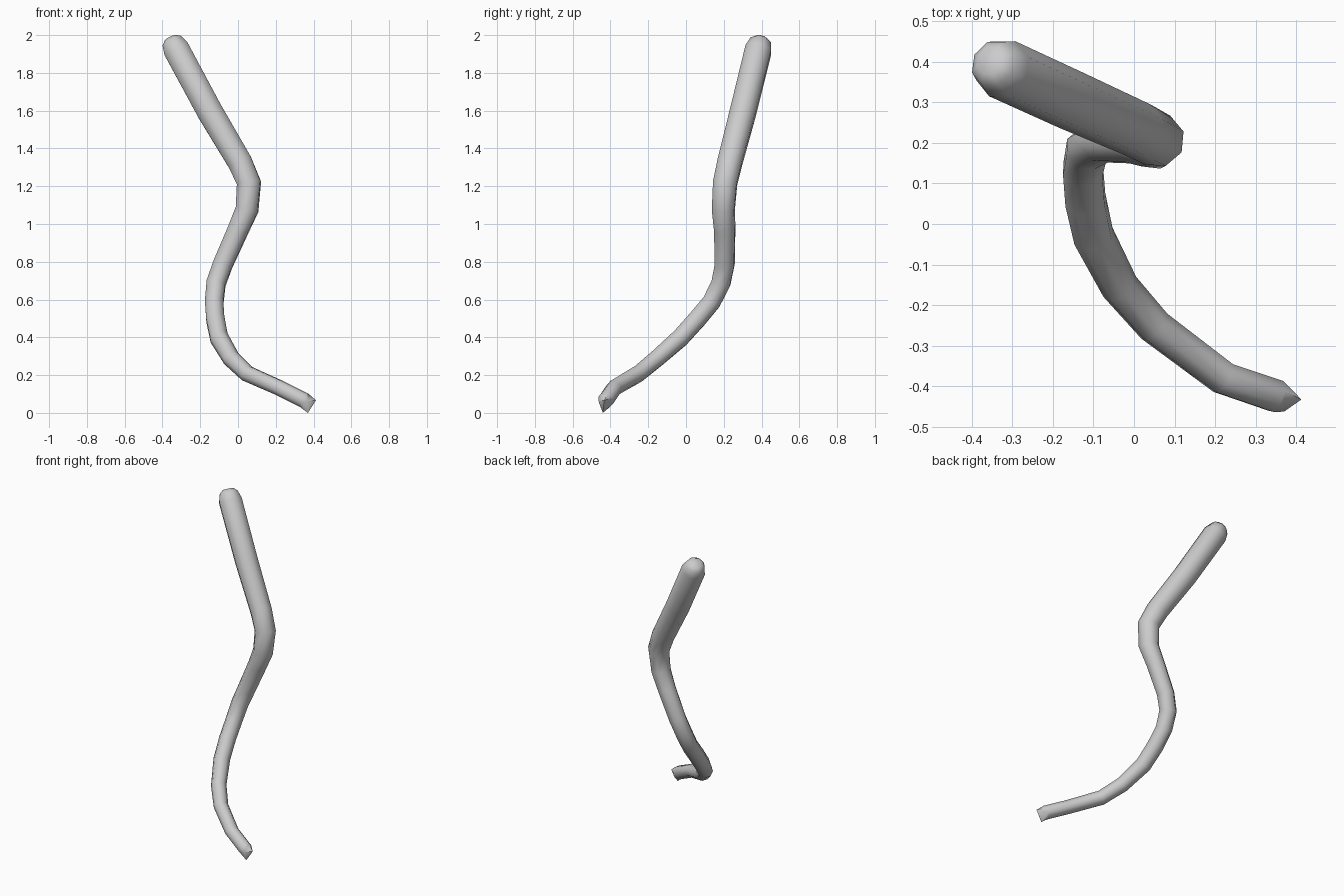
import bpy, bmesh, math
from mathutils import Vector

if "Cube" in bpy.data.objects:
    bpy.data.objects.remove(bpy.data.objects["Cube"])

SIDES = 8
# centre line from the rounded top to the pointed foot: x, y, z, radius
PATH = [
    (-0.357, 0.402, 1.985, 0.035), (-0.348, 0.396, 1.968, 0.058),
    (-0.325, 0.383, 1.925, 0.073), (-0.15, 0.303, 1.60, 0.072),
    (0.01, 0.232, 1.33, 0.068), (0.058, 0.207, 1.22, 0.066),
    (0.048, 0.198, 1.08, 0.062), (0.0, 0.205, 0.97, 0.057),
    (-0.08, 0.205, 0.79, 0.054), (-0.116, 0.185, 0.69, 0.053),
    (-0.126, 0.135, 0.59, 0.051), (-0.12, 0.06, 0.50, 0.051),
    (-0.10, -0.03, 0.40, 0.05), (-0.035, -0.155, 0.29, 0.046),
    (0.05, -0.252, 0.21, 0.044), (0.22, -0.38, 0.135, 0.042),
    (0.35, -0.424, 0.07, 0.042),
]
# triangular end of the foot
TIP = [Vector(p) for p in ((0.37, -0.463, 0.066), (0.413, -0.433, 0.07), (0.37, -0.44, 0.003))]

bm = bmesh.new()
pts = [Vector(p[:3]) for p in PATH]
side = Vector((0, 1, 0))
rings = []
for i, p in enumerate(pts):
    t = (pts[min(i + 1, len(pts) - 1)] - pts[max(i - 1, 0)]).normalized()
    side = (side - t * side.dot(t)).normalized()
    up = t.cross(side)
    ring = []
    for k in range(SIDES):
        a = 2 * math.pi * (k + 0.5) / SIDES
        ring.append(bm.verts.new(p + (side * math.cos(a) + up * math.sin(a)) * PATH[i][3] * 1.03))
    rings.append(ring)

# last ring gathers into the three tip corners
centre = sum(TIP, Vector()) / 3
move = centre - pts[-1]
rings.append([bm.verts.new(min(TIP, key=lambda c: (c - v.co - move).length)) for v in rings[-1]])

for a, b in zip(rings, rings[1:]):
    for k in range(SIDES):
        j = (k + 1) % SIDES
        bm.faces.new((a[k], a[j], b[j], b[k]))
bm.faces.new(rings[0])
bm.faces.new(rings[-1])
bmesh.ops.remove_doubles(bm, verts=bm.verts, dist=0.0005)
bmesh.ops.recalc_face_normals(bm, faces=bm.faces)

# settle the base on z = 0
low = min(v.co.z for v in bm.verts)
bmesh.ops.translate(bm, verts=bm.verts, vec=(0, 0, -low))
mesh = bpy.data.meshes.new("curved_stalk")
bm.to_mesh(mesh)
bm.free()
obj = bpy.data.objects.new("curved_stalk", mesh)
bpy.context.collection.objects.link(obj)
bpy.context.view_layer.objects.active = obj
obj.select_set(True)
bpy.ops.object.shade_smooth_by_angle(angle=math.radians(50))
